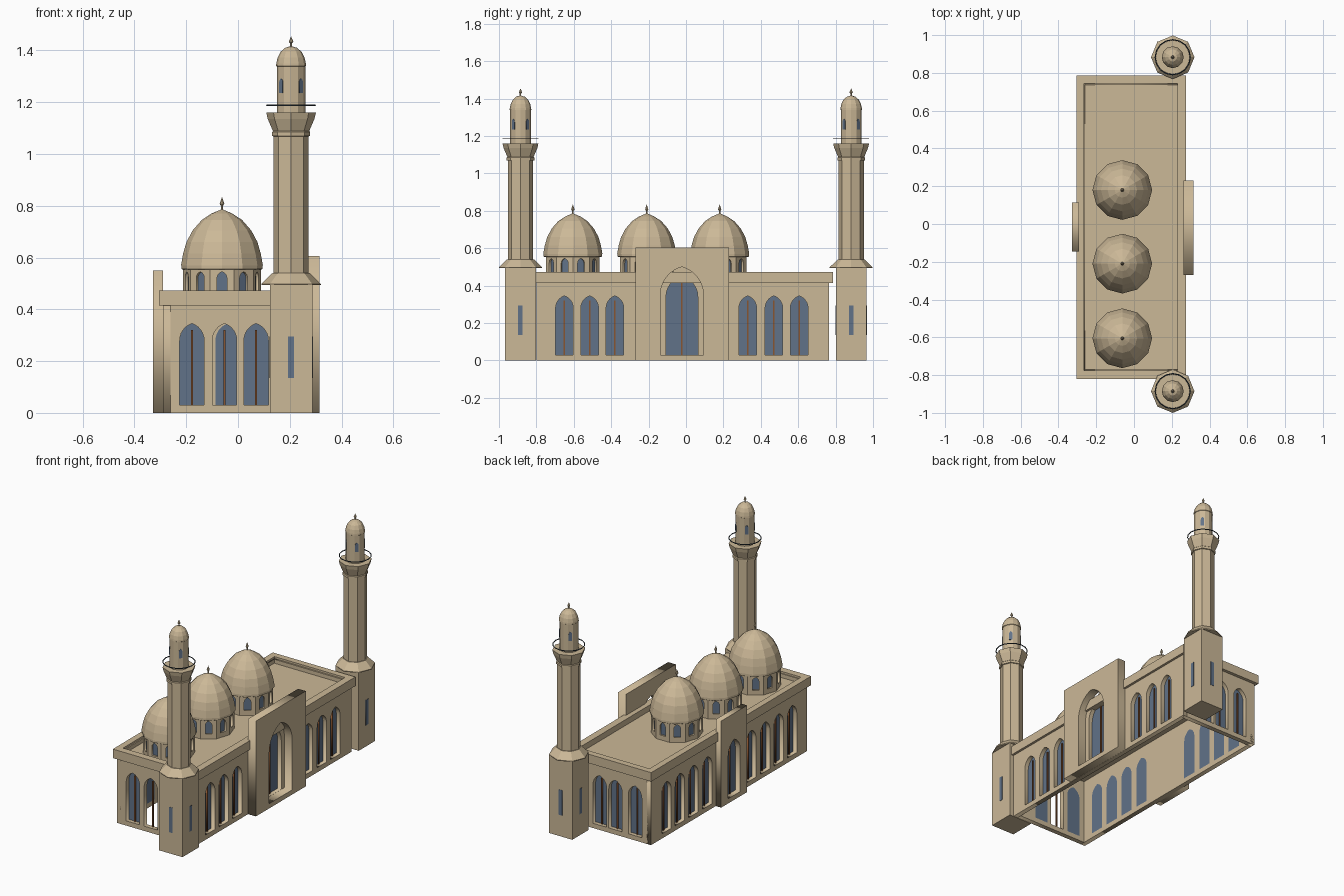
import bpy, bmesh, math
from mathutils import Matrix, Vector

if "Cube" in bpy.data.objects:
    bpy.data.objects.remove(bpy.data.objects["Cube"], do_unlink=True)


def material(name, rgb):
    m = bpy.data.materials.new(name)
    m.use_nodes = True
    m.diffuse_color = (*rgb, 1)
    bsdf = next(n for n in m.node_tree.nodes if n.type == 'BSDF_PRINCIPLED')
    bsdf.inputs["Base Color"].default_value = (*rgb, 1)
    return m


STONE = material("sandstone", (0.60, 0.48, 0.31))
GLASS = material("blue_glass", (0.12, 0.17, 0.25))
WOOD = material("brown_wood", (0.25, 0.09, 0.03))
METAL = material("dark_metal", (0.04, 0.06, 0.08))
X, Y = Vector((1, 0, 0)), Vector((0, 1, 0))


def add(name, mesh, mat, matrix=None):
    ob = bpy.data.objects.new(name, mesh)
    mesh.materials.clear()
    mesh.materials.append(mat)
    if matrix:
        mesh.transform(matrix)
    bpy.context.collection.objects.link(ob)
    return ob


def box(name, lo, hi, mat=STONE):
    bm = bmesh.new()
    bmesh.ops.create_cube(bm, size=1)
    for v in bm.verts:
        v.co = [l + (c + 0.5) * (h - l) for c, l, h in zip(v.co, lo, hi)]
    me = bpy.data.meshes.new(name)
    bm.to_mesh(me)
    bm.free()
    return add(name, me, mat)


def lathe(name, profile, sides, x, y, mat=STONE):
    """Revolve a (radius, height) profile around a vertical axis."""
    bm = bmesh.new()
    rings = []
    for r, z in profile:
        angles = [2 * math.pi * i / sides for i in range(sides)]
        rings.append([bm.verts.new((x + r * math.cos(a), y + r * math.sin(a), z)) for a in angles])
    for a, b in zip(rings, rings[1:]):
        for i in range(sides):
            j = (i + 1) % sides
            bm.faces.new((a[i], a[j], b[j], b[i]))
    bm.faces.new(rings[0][::-1])
    bm.faces.new(rings[-1])
    bmesh.ops.remove_doubles(bm, verts=bm.verts, dist=1e-5)
    bmesh.ops.recalc_face_normals(bm, faces=bm.faces)
    me = bpy.data.meshes.new(name)
    bm.to_mesh(me)
    bm.free()
    return add(name, me, mat)


def arch(u, half, sill, spring, peak, steps=6):
    """Outline of a pointed arch opening."""
    h = peak - spring
    radius = (h * h + half * half) / (2 * half)
    end = math.asin(min(1, h / radius))
    side = []
    for i in range(steps + 1):
        a = end * i / steps
        side.append((half - radius + radius * math.cos(a), spring + radius * math.sin(a)))
    right = [(half, sill)] + side
    left = [(-p, q) for p, q in right[-2::-1]]
    return [(u + p, q) for p, q in right + left]


def rect(u0, u1, v0, v1):
    return [(u0, v0), (u1, v0), (u1, v1), (u0, v1)]


def plate(name, outlines, origin, normal, depth, mat=STONE):
    """Upright slab with holes; its outer face passes through origin."""
    cu = bpy.data.curves.new(name, 'CURVE')
    cu.dimensions = '2D'
    cu.fill_mode = 'BOTH'
    cu.extrude = depth / 2
    for pts in outlines:
        sp = cu.splines.new('POLY')
        sp.points.add(len(pts) - 1)
        for p, (u, v) in zip(sp.points, pts):
            p.co = (u, v, 0, 1)
        sp.use_cyclic_u = True
    tmp = bpy.data.objects.new(name + "_outline", cu)
    bpy.context.collection.objects.link(tmp)
    dg = bpy.context.evaluated_depsgraph_get()
    me = bpy.data.meshes.new_from_object(tmp.evaluated_get(dg))
    bpy.data.objects.remove(tmp, do_unlink=True)
    up = Vector((0, 0, 1))
    m = Matrix((up.cross(normal), up, normal)).transposed().to_4x4()
    m.translation = Vector(origin) - normal * depth / 2
    return add(name, me, mat, m)


def wall(name, span, origin, normal, windows, thick=0.03, open_at=()):
    """Wall with arched windows, each given as (u, half, spring, peak)."""
    holes = [arch(u, h, 0.03, s, p) for u, h, s, p in windows]
    plate(name, [rect(*span, 0, 0.46)] + holes, origin, normal, thick)
    inner = Vector(origin) - normal * (thick - 0.004)
    for i, (w, hole) in enumerate(zip(windows, holes)):
        if i not in open_at:
            plate(name + "_glass", [hole], inner, normal, 0.004, GLASS)
        bar = rect(w[0] - 0.004, w[0] + 0.004, 0.03, w[3] - 0.025)
        plate(name + "_mullion", [bar], inner + normal * 0.008, normal, 0.008, WOOD)


def window(u):
    return (u, 0.047, 0.28, 0.345)


# Hollow hall with arched windows on all sides
side_y = (-0.65, -0.515, -0.38, 0.33, 0.47, 0.605)
wall("portal_side_wall", (-0.80, 0.765), (0.26, 0, 0), X,
     [window(y) for y in side_y] + [(-0.022, 0.085, 0.34, 0.45)])
plain_y = [-0.02 + s * d for s in (-1, 1) for d in (0.22, 0.36, 0.495, 0.63)]
wall("rear_side_wall", (-0.765, 0.80), (-0.29, 0, 0), -X, [window(-y) for y in plain_y])
wall("front_wall", (-0.289, 0.259), (0, -0.80, 0), -Y,
     [window(x) for x in (-0.178, -0.052, 0.07)], open_at=(1,))
wall("back_wall", (-0.259, 0.289), (0, 0.765, 0), Y,
     [window(-x) for x in (-0.178, -0.04, 0.07)])

# Roof and parapet
box("roof", (-0.28, -0.79, 0.415), (0.25, 0.755, 0.435))
box("parapet_left", (0.23, -0.82, 0.415), (0.275, 0.785, 0.472))
box("parapet_right", (-0.305, -0.82, 0.415), (-0.265, 0.785, 0.472))
box("parapet_front", (-0.265, -0.82, 0.415), (0.23, -0.775, 0.472))
box("parapet_back", (-0.265, 0.745, 0.415), (0.23, 0.785, 0.472))

# Tall entrance slabs
plate("main_portal", [rect(-0.27, 0.23, 0, 0.605), arch(-0.022, 0.115, 0.03, 0.35, 0.5, 9)],
      (0.315, 0, 0), X, 0.054)
niche = arch(0.015, 0.06, 0.03, 0.30, 0.385)
plate("small_portal", [rect(-0.115, 0.145, 0, 0.55), niche], (-0.328, 0, 0), -X, 0.038)
plate("small_portal_glass", [niche], (-0.294, 0, 0), -X, 0.006, GLASS)
plate("small_portal_mullion", [rect(0.011, 0.019, 0.03, 0.36)], (-0.3, 0, 0), -X, 0.006, WOOD)


def finial(name, x, y, z, h):
    lathe(name, [(0.004, z - 0.01), (0.004, z + h * 0.3), (0.009, z + h * 0.45),
                 (0.005, z + h * 0.7), (0, z + h)], 8, x, y)


# Domes on arcaded ten-sided drums
SIDE = math.pi / 5
for y in (0.18, -0.21, -0.605):
    x, r = -0.062, 0.15
    half, apothem = r * math.sin(SIDE / 2), r * math.cos(SIDE / 2)
    for k in range(10):
        a = -math.pi / 2 + k * SIDE
        n = Vector((math.cos(a), math.sin(a), 0))
        o = Vector((x, y, 0)) + n * apothem
        hole = arch(0, 0.019, 0.465, 0.52, 0.545, 4)
        plate("drum_side", [rect(-half, half, 0.43, 0.556), hole], o, n, 0.014)
        plate("drum_glass", [hole], o - n * 0.011, n, 0.003, GLASS)
    lathe("drum_collar", [(0.152, 0.553), (0.157, 0.556), (0.157, 0.57)], 12, x, y)
    lathe("dome", [(0.158, 0.57), (0.15, 0.615), (0.137, 0.66), (0.113, 0.705),
                   (0.078, 0.745), (0.04, 0.77), (0, 0.787)], 12, x, y)
    finial("dome_finial", x, y, 0.785, 0.05)

# Two matching minarets
for y in (-0.885, 0.883):
    x, h = 0.205, 0.082
    box("minaret_base", (x - h, y - h, 0), (x + h, y + h, 0.496))
    for n in (X, -X, Y, -Y):
        plate("base_slit", [rect(-0.012, 0.012, 0.135, 0.295)],
              Vector((x, y, 0)) + n * (h + 0.002), n, 0.005, GLASS)
    lathe("minaret_skirt", [(0.115, 0.493), (0.115, 0.498), (0.072, 0.54)], 8, x, y)
    lathe("minaret_shaft", [(0.068, 0.53), (0.068, 1.068), (0.074, 1.07), (0.074, 1.084),
                            (0.07, 1.088), (0.09, 1.135), (0.096, 1.16)], 8, x, y)
    lathe("minaret_lantern", [(0.055, 1.155), (0.055, 1.338), (0.058, 1.34), (0.057, 1.35),
                              (0.052, 1.372), (0.041, 1.394), (0.023, 1.41), (0, 1.417)], 12, x, y)
    for k in range(4):
        a = math.pi / 4 + k * math.pi / 2
        n = Vector((math.cos(a), math.sin(a), 0))
        plate("lantern_window", [arch(0, 0.01, 1.235, 1.275, 1.292, 4)],
              Vector((x, y, 0)) + n * 0.0555, n, 0.005, GLASS)
    bpy.ops.mesh.primitive_torus_add(location=(x, y, 1.188), major_radius=0.093, minor_radius=0.003,
                                     major_segments=16, minor_segments=6)
    rail = bpy.context.object
    rail.name = "balcony_rail"
    rail.data.materials.append(METAL)
    finial("minaret_finial", x, y, 1.415, 0.04)
